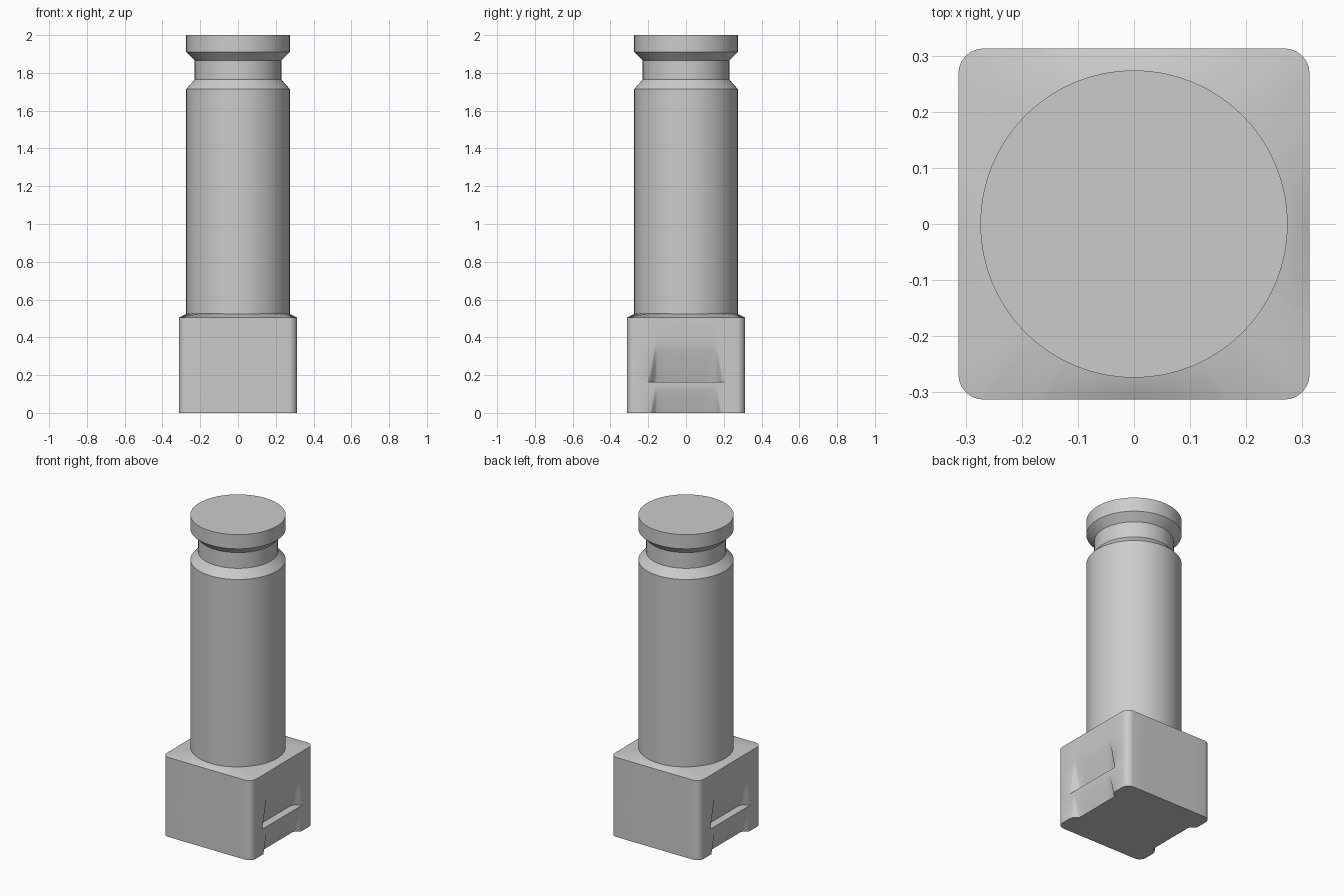
import bpy, bmesh, math
from mathutils import Matrix, Vector

cube = bpy.data.objects.get("Cube")
if cube:
    bpy.data.objects.remove(cube)

grey = bpy.data.materials.new("plain grey")
grey.use_nodes = True
grey.diffuse_color = (0.6, 0.6, 0.6, 1)
grey.node_tree.nodes["Principled BSDF"].inputs["Base Color"].default_value = grey.diffuse_color


def finish(name, bm):
    bmesh.ops.remove_doubles(bm, verts=bm.verts, dist=0.0001)
    bmesh.ops.recalc_face_normals(bm, faces=bm.faces)
    mesh = bpy.data.meshes.new(name)
    bm.to_mesh(mesh)
    bm.free()
    mesh.materials.append(grey)
    obj = bpy.data.objects.new(name, mesh)
    bpy.context.scene.collection.objects.link(obj)
    bpy.ops.object.select_all(action='DESELECT')
    obj.select_set(True)
    bpy.context.view_layer.objects.active = obj
    bpy.ops.object.shade_smooth_by_angle(angle=math.radians(30))


def loft(bm, loops):
    """Join rings of equal point count, and cap both ends."""
    rings = [[bm.verts.new(p) for p in loop] for loop in loops]
    for low, high in zip(rings, rings[1:]):
        for i in range(len(low)):
            j = (i + 1) % len(low)
            quad = (low[i], low[j], high[j], high[i])
            # Skip quads that collapse where a ledge meets the flush wall
            if (low[i].co - high[i].co).length + (low[j].co - high[j].co).length > 0.0005:
                bm.faces.new(quad)
    bm.faces.new(rings[0])
    bm.faces.new(rings[-1])


# Base block: rounded square with two ramped finger grips on each x side
HALF, CORNER, DEPTH = 0.313, 0.045, 0.05


def base_ring(z, depth):
    points = []
    flare = 0.04 * depth / DEPTH
    for side in range(4):
        turn = Matrix.Rotation(side * math.pi / 2, 3, 'Z')
        recess = depth if side % 2 == 0 else 0
        half_side = []
        for k in range(5):
            t = k / 4
            ease = t * t * (3 - 2 * t)
            half_side.append((HALF - recess * ease, 0.165 + flare - (flare + 0.012) * t))
        half_side += [(HALF - recess, 0.1), (HALF - recess, 0.05)]
        profile = [(x, -y) for x, y in half_side] + [(HALF - recess, 0)]
        profile += half_side[::-1]
        for k in range(7):
            a = math.pi / 2 * k / 6
            c = HALF - CORNER
            profile.append((c + CORNER * math.cos(a), c + CORNER * math.sin(a)))
        points += [turn @ Vector((x, y, z)) for x, y in profile]
    return points


def grip(bottom, top, depth):
    """Rings for a recess that fades out with height."""
    return [base_ring(bottom + (top - bottom) * t, depth * (1 - t) ** 1.15)
            for t in (0, 0.25, 0.5, 0.75, 0.9, 1)]


loops = grip(0, 0.135, 0.035) + [base_ring(0.163, 0)] + grip(0.163, 0.36, DEPTH)
rim = base_ring(0.505, 0)
loops.append(rim)
# The sloping top runs into the column
loops.append([Vector((p.x, p.y, 0)).normalized() * 0.271 + Vector((0, 0, 0.526)) for p in rim])
bm = bmesh.new()
loft(bm, loops)
finish("base_block", bm)

# Column with a grooved neck and a flat head
SIDES = 64
outline = [(0.274, 0.515), (0.274, 1.715), (0.229, 1.765),
           (0.229, 1.865), (0.274, 1.91), (0.274, 2.0)]
bm = bmesh.new()
loft(bm, [[(r * math.cos(2 * math.pi * i / SIDES), r * math.sin(2 * math.pi * i / SIDES), z)
           for i in range(SIDES)] for r, z in outline])
finish("column", bm)
